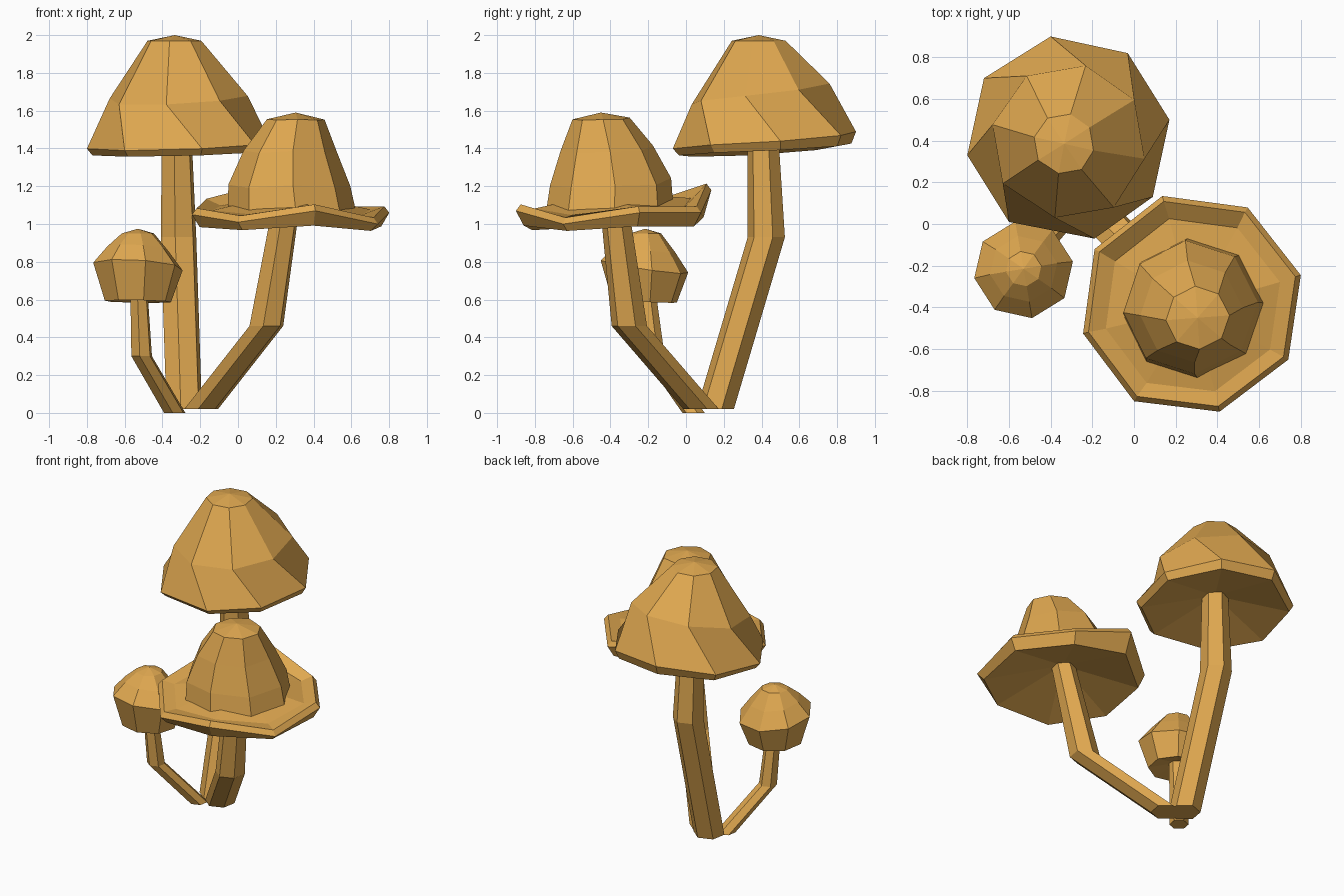
import bpy, bmesh
from math import sin, cos, pi
from mathutils import Vector

cube = bpy.data.objects.get("Cube")
if cube:
    bpy.data.objects.remove(cube, do_unlink=True)

ochre = bpy.data.materials.new("ochre")
ochre.use_nodes = True
ochre.diffuse_color = (0.74, 0.39, 0.08, 1)
ochre.node_tree.nodes["Principled BSDF"].inputs["Base Color"].default_value = ochre.diffuse_color


def skin(name, rings, bottom, top):
    """Join stacked rings of points into a closed, flat shaded mesh."""
    bm = bmesh.new()
    loops = [[bm.verts.new(p) for p in ring] for ring in rings]
    count = len(loops[0])
    for low, high in zip(loops, loops[1:]):
        for i in range(count):
            j = (i + 1) % count
            bm.faces.new((low[i], low[j], high[j], high[i]))
    for loop, tip in ((loops[0], bottom), (loops[-1], top)):
        apex = bm.verts.new(tip)
        for i in range(count):
            bm.faces.new((loop[i], loop[(i + 1) % count], apex))
    bmesh.ops.recalc_face_normals(bm, faces=bm.faces)
    mesh = bpy.data.meshes.new(name)
    bm.to_mesh(mesh)
    bm.free()
    mesh.materials.append(ochre)
    obj = bpy.data.objects.new(name, mesh)
    bpy.context.collection.objects.link(obj)
    return obj


def cap(name, rim, levels, bottom, top):
    """Rings follow the rim outline. Level: centre x, y, z, scale, tilt, twist."""
    points = [Vector(p) for p in rim]
    middle = sum(points, Vector()) / len(points)
    rings = []
    for x, y, z, scale, tilt, twist in levels:
        ring = []
        for i, p in enumerate(points):
            offset = p.lerp(points[(i + 1) % len(points)], twist) - middle
            ring.append((x + offset.x * scale, y + offset.y * scale, z + offset.z * tilt))
        rings.append(ring)
    return skin(name, rings, bottom, top)


def stem(name, path, sides=6, turn=0.35):
    """Bent stem with level rings. Path point: x, y, z, radius."""
    rings = [[(x + r * cos(turn + 2 * pi * i / sides),
               y + r * sin(turn + 2 * pi * i / sides), z) for i in range(sides)]
             for x, y, z, r in path]
    return skin(name, rings, path[0][:3], path[-1][:3])


# Tall mushroom, hollow underneath
tall_rim = [(-.4, .9, 1.49), (-.03, .82, 1.47), (.17, .5, 1.44), (.09, .13, 1.42),
            (-.19, -.07, 1.4), (-.6, .01, 1.39), (-.8, .33, 1.4), (-.72, .7, 1.44)]
cap("tall_cap", tall_rim, [
    (-.31, .42, 1.385, .94, .7, 0),
    (-.31, .415, 1.43, 1, 1, 0),
    (-.31, .395, 1.68, .82, 1.3, .5),
    (-.335, .385, 1.97, .32, 0, .5),
], bottom=(-.32, .41, 1.49), top=(-.335, .385, 2))
stem("tall_stem", [(-.285, .155, .02, .1), (-.315, .425, .93, .1), (-.325, .405, 1.52, .082)])

# Wide mushroom with a wavy brim and a domed crown
wide_rim = [(.135, .135, 1.18), (.545, .08, 1.06), (.8, -.245, 1.06), (.74, -.65, 1),
            (.41, -.9, 1.07), (0, -.85, 1.01), (-.245, -.525, 1.05), (-.19, -.12, 1.1)]
cap("wide_brim", wide_rim, [
    (.275, -.385, .99, .92, .4, 0),
    (.275, -.385, 1.066, 1, 1, 0),
    (.275, -.385, 1.1, .95, 1, 0),
    (.28, -.39, 1.08, .8, .5, 0),
], bottom=(.265, -.385, 1.12), top=(.28, -.4, 1.17))
cap("wide_crown", wide_rim, [
    (.285, -.405, 1.06, .67, .2, .25),
    (.27, -.4, 1.21, .635, .4, .25),
    (.275, -.42, 1.39, .485, .3, .25),
    (.305, -.45, 1.555, .3, .1, .25),
], bottom=(.28, -.4, 1.16), top=(.305, -.45, 1.59))
stem("wide_stem", [(-.195, .08, .02, .095), (.15, -.3, .46, .095), (.262, -.385, 1.14, .075)])

# Small mushroom
small_rim = [(cos(a) * .24, sin(a) * .235, -.015 * cos(a) - .035 * sin(a))
             for a in (.17 + 2 * pi * i / 8 for i in range(8))]
cap("small_cap", small_rim, [
    (-.53, -.22, .59, .74, .2, 0),
    (-.53, -.22, .775, 1, 1, 0),
    (-.53, -.215, .87, .68, .6, 0),
    (-.53, -.215, .95, .36, 0, 0),
], bottom=(-.525, -.21, .63), top=(-.53, -.215, .975))
stem("small_stem", [(-.335, .04, 0, .06), (-.51, -.17, .3, .058), (-.525, -.21, .66, .048)])
